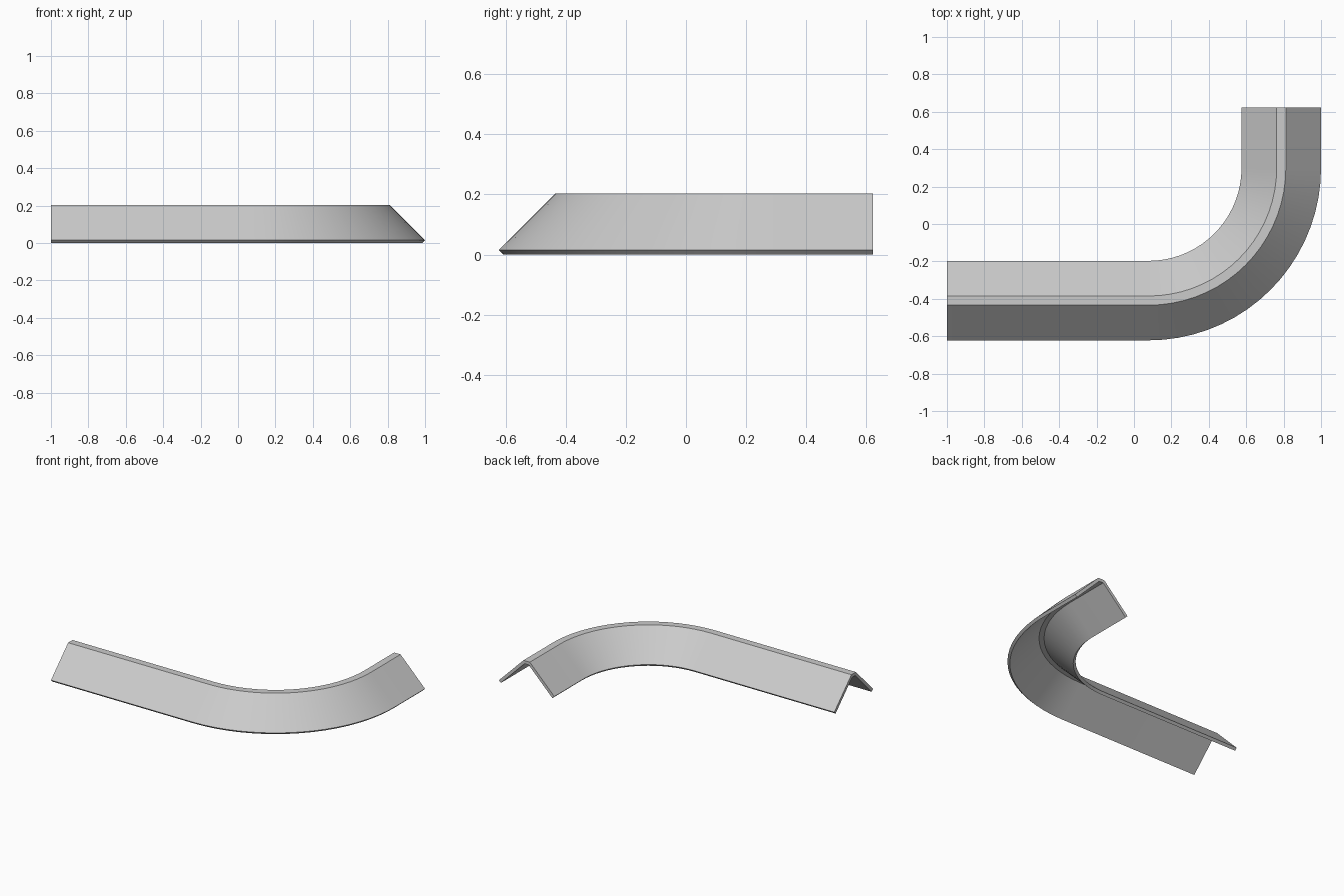
import bpy, bmesh, math

if "Cube" in bpy.data.objects:
    bpy.data.objects.remove(bpy.data.objects["Cube"])

HALF_Y = 0.622          # half depth of the footprint
RADIUS = 0.922          # outer bend radius
CX, CY = 1 - RADIUS, -HALF_Y + RADIUS
WIDTH, TOP, T = 0.425, 0.203, 0.015
SEG = 18

# folded-sheet cross-section: (distance from outer edge, height), mirrored
run = TOP - T
half = [(T, 0), (0, T), (run, TOP)]
under = (T + TOP - T * math.sqrt(2), TOP - T * math.sqrt(2))
under = (T + under[1], under[1])
mir = lambda p: (WIDTH - p[0], p[1])
profile = half + [mir(p) for p in reversed(half)] + [mir(under), under]


# path stations: straight, quarter bend, straight
def station(d, a):
    r = RADIUS - d
    return CX + r * math.sin(a), CY - r * math.cos(a)


bm = bmesh.new()
rings = [[bm.verts.new((-1, -HALF_Y + d, z)) for d, z in profile]]
for i in range(SEG + 1):
    a = math.pi / 2 * i / SEG
    rings.append([bm.verts.new((*station(d, a), z)) for d, z in profile])
rings.append([bm.verts.new((1 - d, HALF_Y, z)) for d, z in profile])

# skin and end caps
n = len(profile)
for r0, r1 in zip(rings, rings[1:]):
    for j in range(n):
        k = (j + 1) % n
        bm.faces.new((r0[j], r0[k], r1[k], r1[j]))
bm.faces.new(rings[0])
bm.faces.new(rings[-1])
bmesh.ops.recalc_face_normals(bm, faces=bm.faces)

mesh = bpy.data.meshes.new("curved_ridge_cap")
bm.to_mesh(mesh)
bm.free()
cap = bpy.data.objects.new("curved_ridge_cap", mesh)
bpy.context.collection.objects.link(cap)
bpy.context.view_layer.objects.active = cap
cap.select_set(True)
bpy.ops.object.shade_smooth_by_angle(angle=math.radians(30))
